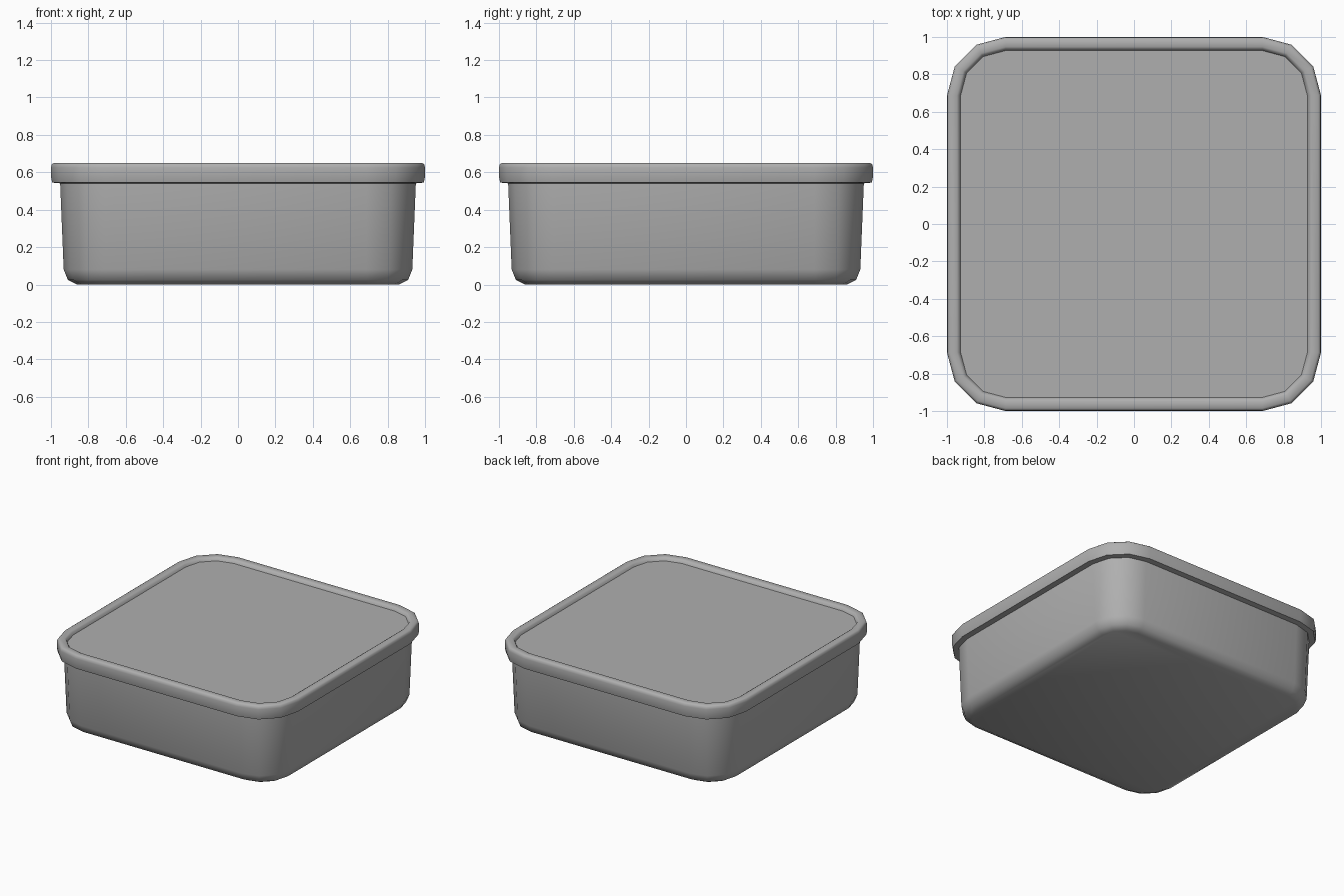
import bpy, bmesh, math

if "Cube" in bpy.data.objects:
    bpy.data.objects.remove(bpy.data.objects["Cube"])

CENTRE = 0.687  # corner arc centre shared by every outline

grey = bpy.data.materials.new("mid_grey")
grey.diffuse_color = (0.43, 0.43, 0.43, 1)
grey.use_nodes = True
grey.node_tree.nodes["Principled BSDF"].inputs["Base Color"].default_value = grey.diffuse_color


def ring(bm, half, z, segs=3):
    """Rounded-square loop of vertices at height z."""
    r = half - CENTRE
    verts = []
    for q, (sx, sy) in enumerate([(1, 1), (-1, 1), (-1, -1), (1, -1)]):
        for i in range(segs + 1):
            a = math.radians(90) * (q + i / segs)
            verts.append(bm.verts.new((sx * CENTRE + r * math.cos(a),
                                       sy * CENTRE + r * math.sin(a), z)))
    return verts


def loft(name, profile, angle):
    """Skin rounded-square rings given as (half width, z) and cap both ends."""
    bm = bmesh.new()
    rings = [ring(bm, h, z) for h, z in profile]
    n = len(rings[0])
    for a, b in zip(rings, rings[1:]):
        for i in range(n):
            j = (i + 1) % n
            bm.faces.new((a[i], a[j], b[j], b[i]))
    bm.faces.new(rings[0])
    bm.faces.new(rings[-1])
    bmesh.ops.recalc_face_normals(bm, faces=bm.faces)
    mesh = bpy.data.meshes.new(name)
    bm.to_mesh(mesh)
    bm.free()
    mesh.materials.append(grey)
    obj = bpy.data.objects.new(name, mesh)
    bpy.context.collection.objects.link(obj)
    bpy.ops.object.select_all(action='DESELECT')
    bpy.context.view_layer.objects.active = obj
    obj.select_set(True)
    bpy.ops.object.shade_smooth_by_angle(angle=math.radians(angle))
    return obj


# Tapered tub with a rounded base edge
loft("container_body", [(0.86, 0.0), (0.91, 0.025), (0.932, 0.08),
                        (0.951, 0.545), (0.952, 0.58)], 50)

# Lid with overhanging rounded rim and shallow recessed panel
loft("lid", [(0.94, 0.54), (0.993, 0.545), (1.0, 0.575), (1.0, 0.625),
             (0.996, 0.642), (0.985, 0.65), (0.947, 0.65),
             (0.935, 0.643), (0.927, 0.625)], 50)
